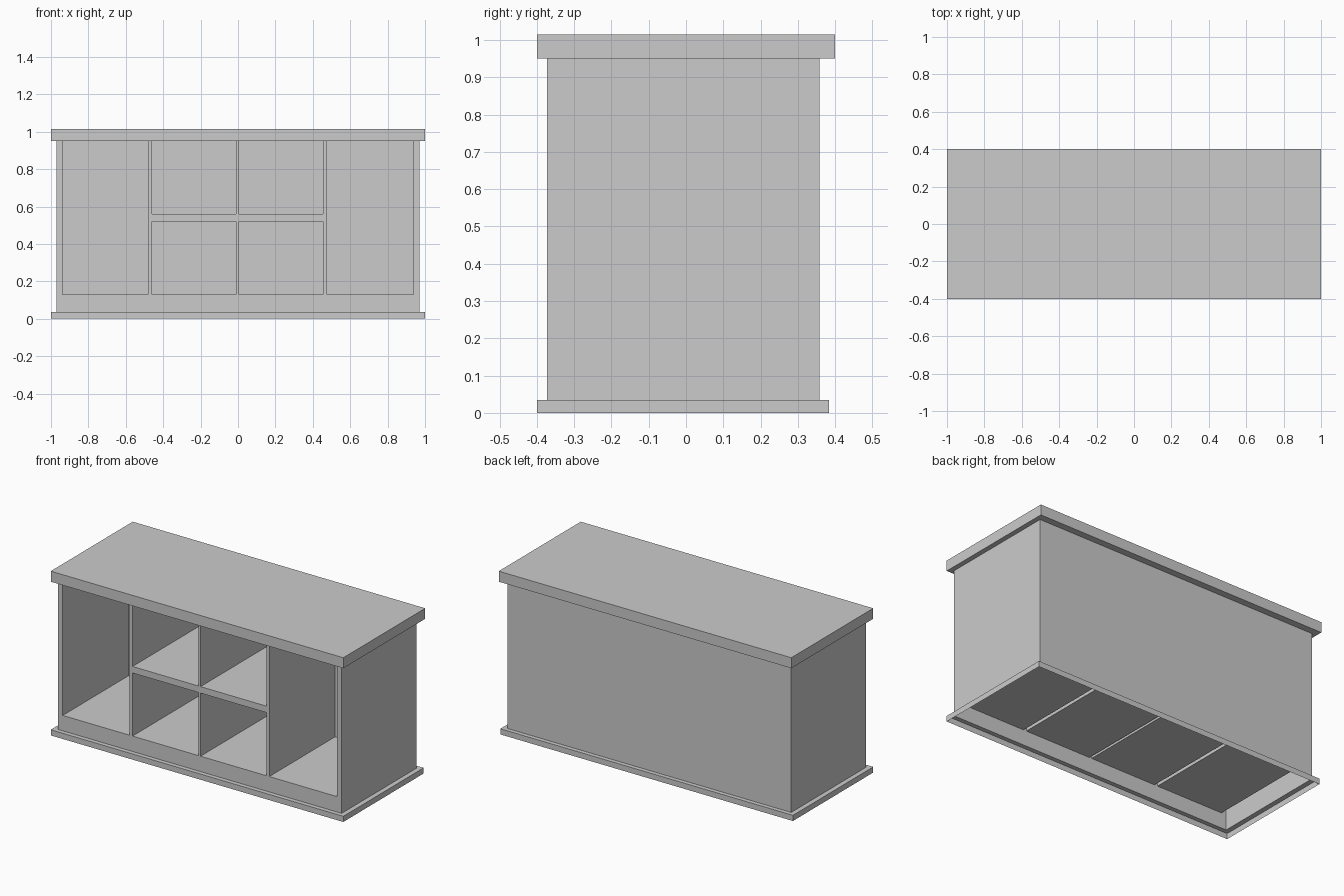
import bpy, bmesh

if "Cube" in bpy.data.objects:
    bpy.data.objects.remove(bpy.data.objects["Cube"])

COLS = [(-0.937, -0.48), (-0.46, -0.01), (0.005, 0.455), (0.475, 0.937)]
FULL = [(0.13, 0.95)]
SPLIT = [(0.13, 0.52), (0.56, 0.95)]
OPENINGS = [FULL, SPLIT, SPLIT, FULL]
FRONT, INNER_BACK = -0.373, 0.27
BODY = (0.97, FRONT, 0.358)
PLINTH = (1.0, -0.4, 0.384)
LID = (1.0, -0.4, 0.4)


def finish(name, bm):
    bmesh.ops.remove_doubles(bm, verts=bm.verts, dist=1e-5)
    mesh = bpy.data.meshes.new(name)
    bm.to_mesh(mesh)
    bm.free()
    obj = bpy.data.objects.new(name, mesh)
    bpy.context.collection.objects.link(obj)
    return obj


def loft(bm, levels, skip_front=False, cap=False):
    """Join stacked rectangles given as ((half_x, y_front, y_back), z)."""
    rings = []
    for (hx, y0, y1), z in levels:
        rings.append([bm.verts.new((x, y, z)) for x, y in
                      ((-hx, y0), (hx, y0), (hx, y1), (-hx, y1))])
    for a, b in zip(rings, rings[1:]):
        for i in range(1 if skip_front else 0, 4):
            j = (i + 1) % 4
            bm.faces.new((a[i], a[j], b[j], b[i]))
    if cap:
        bm.faces.new(rings[-1])


def front_panel(bm, x0, x1, z0, z1):
    bm.faces.new([bm.verts.new((x, FRONT, z)) for x, z in
                  ((x0, z0), (x1, z0), (x1, z1), (x0, z1))])


# Plinth: open-bottomed skirt with a ledge up to the body
bm = bmesh.new()
loft(bm, [(PLINTH, 0), (PLINTH, 0.035), (BODY, 0.035)])
finish("plinth", bm)

# Top slab with overhanging lip
bm = bmesh.new()
loft(bm, [(BODY, 0.95), (LID, 0.95), (LID, 1.015)], cap=True)
finish("top_slab", bm)

# Body: sides and back
bm = bmesh.new()
loft(bm, [(BODY, 0.035), (BODY, 0.95)], skip_front=True)
# Front frame: bottom rail, uprights and shelf edges
front_panel(bm, -0.97, 0.97, 0.035, 0.13)
edges = [-0.97] + [x for col in COLS for x in col] + [0.97]
for x0, x1 in zip(edges[::2], edges[1::2]):
    front_panel(bm, x0, x1, 0.13, 0.95)
for x0, x1 in COLS[1:3]:
    front_panel(bm, x0, x1, 0.52, 0.56)
finish("cabinet_body", bm)

# Compartments: open-fronted inward-facing boxes
bm = bmesh.new()
for (x0, x1), rows in zip(COLS, OPENINGS):
    for z0, z1 in rows:
        box = bmesh.ops.create_cube(bm, size=1)["verts"]
        for v in box:
            v.co.x = x1 if v.co.x > 0 else x0
            v.co.y = INNER_BACK if v.co.y > 0 else FRONT
            v.co.z = z1 if v.co.z > 0 else z0
bm.normal_update()
fronts = [f for f in bm.faces if f.normal.y < -0.5]
bmesh.ops.delete(bm, geom=fronts, context='FACES_ONLY')
bmesh.ops.reverse_faces(bm, faces=bm.faces[:])
finish("compartments", bm)
